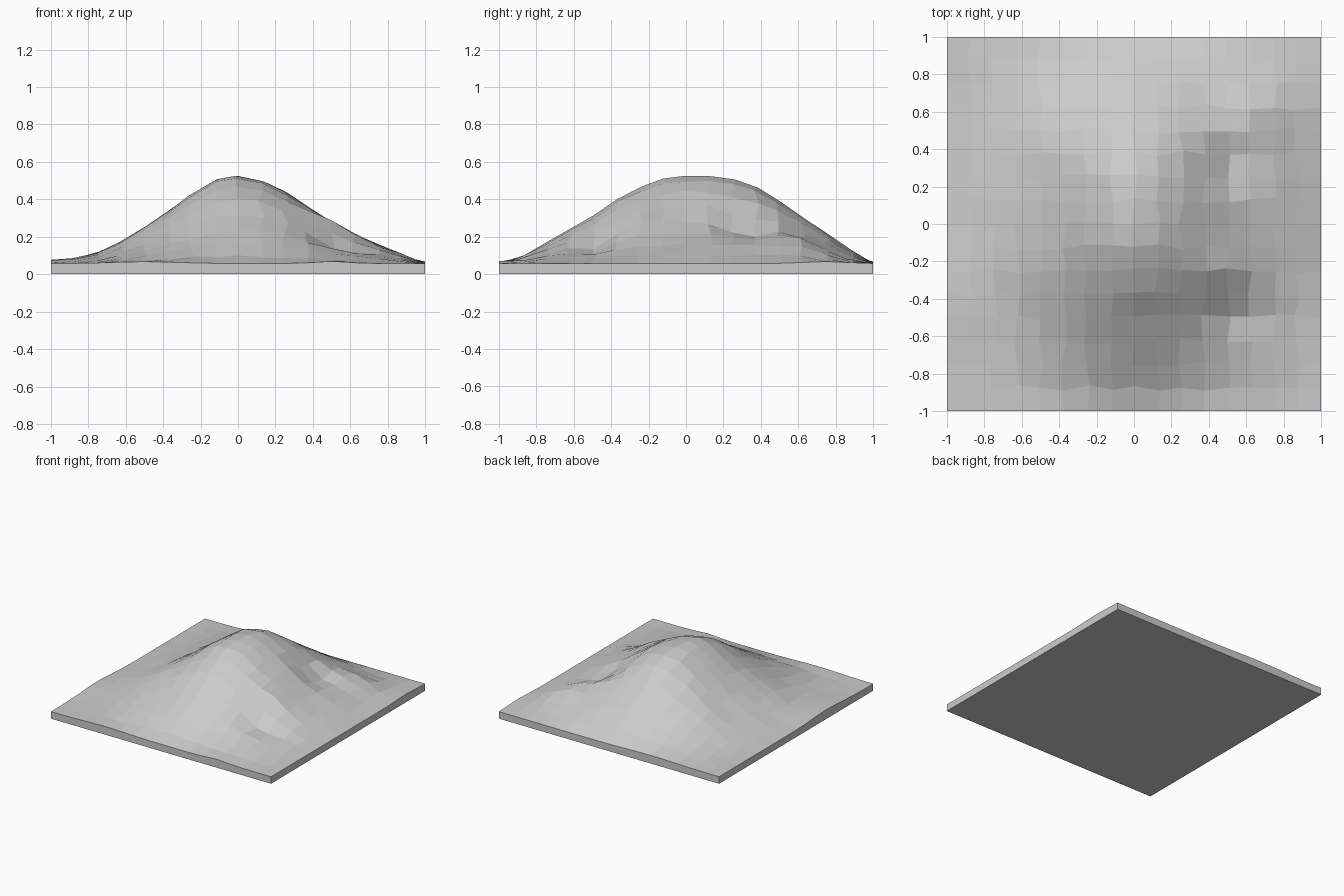
import bpy, bmesh, math, random

if "Cube" in bpy.data.objects:
    bpy.data.objects.remove(bpy.data.objects["Cube"])

random.seed(4)
N = 16

# Slope profiles (position, height above ground slab) along x and y
PROFILE_X = [(-1, .0), (-.85, .03), (-.73, .065), (-.6, .13), (-.4, .26), (-.16, .435),
             (-.04, .475), (.11, .45), (.25, .385), (.5, .22), (.62, .16), (.8, .08), (1, 0)]
PROFILE_Y = [(-1, 0), (-.87, .04), (-.75, .11), (-.55, .225), (-.32, .38), (-.15, .455),
             (0, .475), (.15, .475), (.3, .45), (.42, .395), (.6, .27), (.75, .165), (.9, .06), (1, 0)]

# Ridges, gullies and rim undulation: x, y, radius x, radius y, height
FEATURES = [(.65, .6, .16, .14, .05), (.48, .31, .13, .10, -.07),
            (.5, -.24, .16, .10, .035), (.55, -.48, .14, .10, -.04),
            (-.6, -.25, .15, .12, .015), (-.55, .25, .14, .12, -.02),
            (-1, -.4, .12, .25, .02), (-.5, -1, .25, .1, .01), (.5, -1, .12, .1, .012),
            (1, .75, .1, .15, .01), (-.4, 1, .3, .1, .01)]


def sample(profile, t):
    for (a, za), (b, zb) in zip(profile, profile[1:]):
        if t <= b:
            return za + (zb - za) * (t - a) / (b - a)
    return profile[-1][1]


def height(x, y):
    z = .057 + sample(PROFILE_X, x) * sample(PROFILE_Y, y) / .475
    for cx, cy, rx, ry, h in FEATURES:
        z += h * math.exp(-((x - cx) / rx) ** 2 - ((y - cy) / ry) ** 2)
    return z


# Irregular faceted terrain grid
bm = bmesh.new()
bmesh.ops.create_grid(bm, x_segments=N, y_segments=N, size=1)
for v in bm.verts:
    x, y = v.co.x, v.co.y
    inside = abs(x) < .99 and abs(y) < .99
    if inside:
        x += random.uniform(-.018, .018)
        y += random.uniform(-.018, .018)
    z = height(max(-1, min(1, x)), max(-1, min(1, y)))
    if inside:
        z += random.uniform(-.003, .003)
    v.co = (x, y, z)

# Straight skirt down to the ground and a flat underside
rim = [e for e in bm.edges if e.is_boundary]
skirt = bmesh.ops.extrude_edge_only(bm, edges=rim)["geom"]
for v in skirt:
    if isinstance(v, bmesh.types.BMVert):
        v.co.z = 0
bmesh.ops.contextual_create(bm, geom=[e for e in skirt if isinstance(e, bmesh.types.BMEdge) and e.is_boundary])
bmesh.ops.recalc_face_normals(bm, faces=bm.faces)

mesh = bpy.data.meshes.new("hill_terrain")
bm.to_mesh(mesh)
bm.free()
bpy.context.collection.objects.link(bpy.data.objects.new("hill_terrain", mesh))
